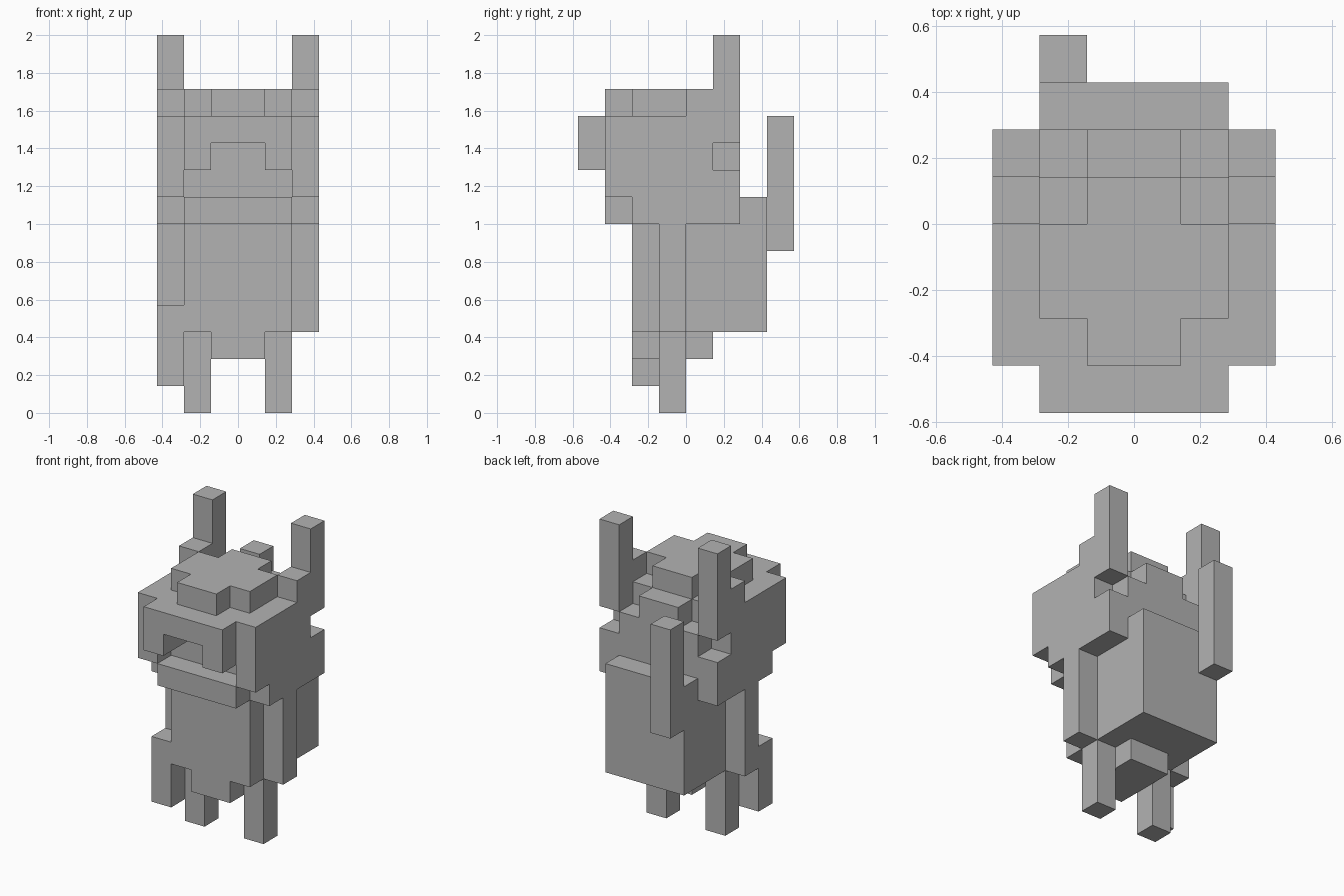
import bpy
import bmesh
from mathutils import Vector

U = 2 / 14  # one block of the grid

cube = bpy.data.objects.get("Cube")
if cube:
    bpy.data.objects.remove(cube, do_unlink=True)

GREY = (0.45, 0.45, 0.45, 1)
grey = bpy.data.materials.new("plain grey")
grey.use_nodes = True
grey.diffuse_color = GREY
for node in grey.node_tree.nodes:
    if node.type == "BSDF_PRINCIPLED":
        node.inputs["Base Color"].default_value = GREY


def part(name, *boxes, side=1):
    """Flat-shaded part from boxes (x range, y range, z range) in blocks; side=-1 mirrors x."""
    bm = bmesh.new()
    for xs, ys, zs in boxes:
        xs = sorted(side * x for x in xs)
        lo, hi = Vector((xs[0], ys[0], zs[0])), Vector((xs[1], ys[1], zs[1]))
        for v in bmesh.ops.create_cube(bm, size=1)["verts"]:
            v.co = ((lo + hi) / 2 + v.co * (hi - lo)) * U
    mesh = bpy.data.meshes.new(name)
    bm.to_mesh(mesh)
    bm.free()
    mesh.materials.append(grey)
    obj = bpy.data.objects.new(name, mesh)
    bpy.context.collection.objects.link(obj)


# Head
MID, WIDE, FULL, OUTER = (-1, 1), (-2, 2), (-3, 3), (2, 3)
part("skull", (FULL, (-2, 1), (7, 11)))
part("back_of_head", (WIDE, (1, 2), (7, 10)), (MID, (1, 2), (10, 11)))
part("brow", (WIDE, (-4, -2), (10, 11)))
part("jaw", (WIDE, (-3, -2), (7, 8)))
part("crown", (WIDE, (-2, 0), (11, 12)),
     (MID, (-3, -2), (11, 12)), (MID, (0, 1), (11, 12)))

# Torso, pack and rod
part("torso", (WIDE, (-2, 0), (3, 7)))
part("hips", (MID, (-2, 1), (2, 3)))
part("backpack", (WIDE, (0, 3), (3, 7)), (WIDE, (2, 3), (7, 8)))
part("back_rod", ((-2, -1), (3, 4), (6, 11)))

# Paired parts
for label, side in (("left", 1), ("right", -1)):
    part(label + "_cheek", (OUTER, (-3, -2), (8, 11)), side=side)
    part(label + "_muzzle", ((1, 2), (-4, -2), (9, 10)), side=side)
    part(label + "_nape", (OUTER, (1, 2), (7, 9)), side=side)
    part(label + "_horn", (OUTER, (1, 2), (10, 14)), (OUTER, (0, 1), (11, 12)), side=side)
    part(label + "_arm", (OUTER, (-1, 0), (3, 7)), side=side)
    part(label + "_leg", ((1, 2), (-1, 0), (0, 3)), side=side)

# Raised forearm on one side only
part("right_forearm", (OUTER, (-2, -1), (1, 4)), side=-1)
